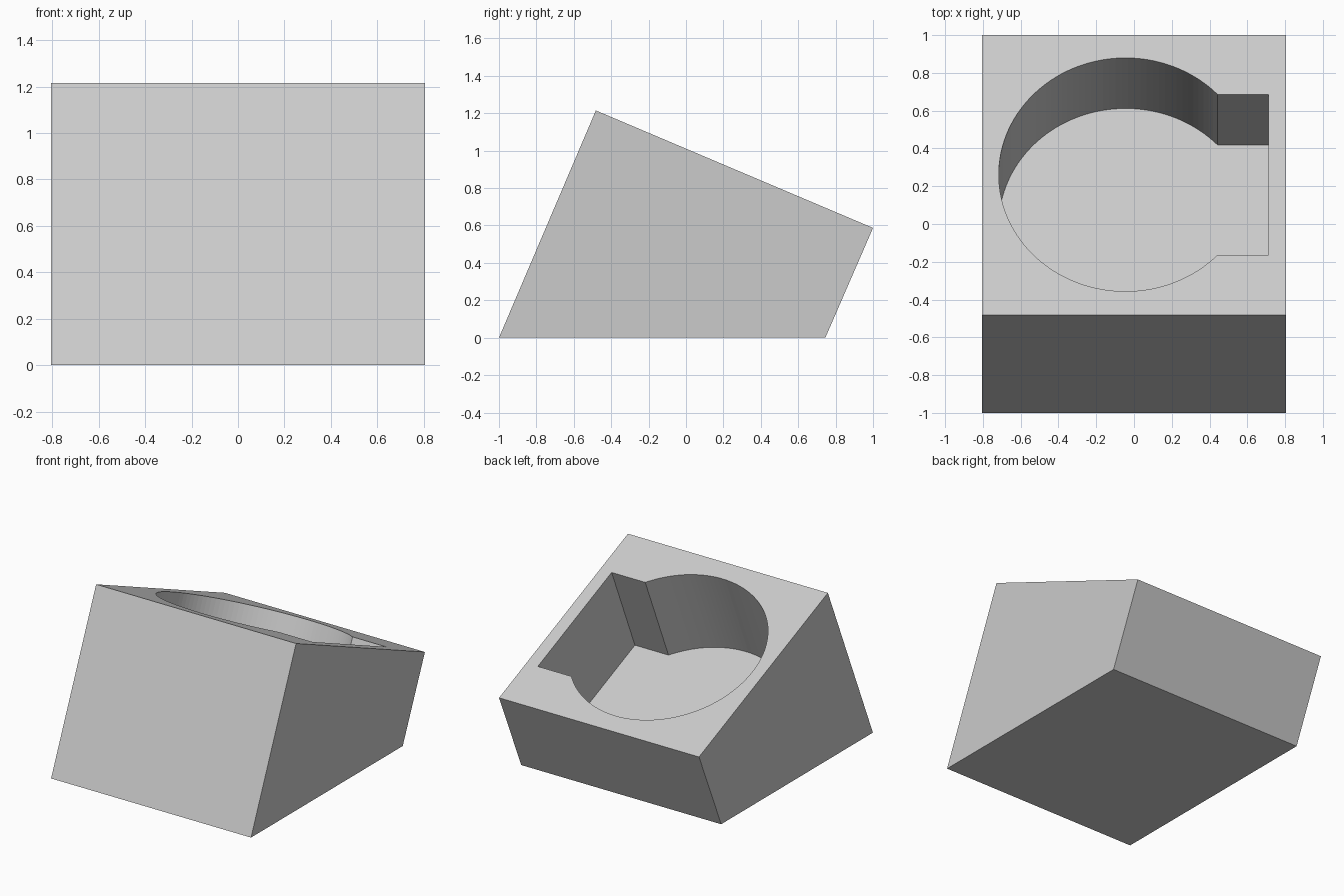
import bpy, bmesh, math
from mathutils import Matrix, Vector

cube = bpy.data.objects.get("Cube")
if cube:
    bpy.data.objects.remove(cube, do_unlink=True)

HALF_WIDTH = 0.805
RADIUS, NOTCH_HALF, NOTCH_END = 0.671, 0.461, 0.758
DEPTH, CLEARANCE = 0.686, 0.3
TOP_FRONT, TOP_BACK = Vector((0, -0.482, 1.215)), Vector((0, 1, 0.587))

grey = bpy.data.materials.new("light grey")
grey.use_nodes = True
grey.diffuse_color = (0.6, 0.6, 0.6, 1)
grey.node_tree.nodes["Principled BSDF"].inputs["Base Color"].default_value = (0.6, 0.6, 0.6, 1)


def prism(name, outline, offset):
    """Extrude a closed outline along an offset vector."""
    bm = bmesh.new()
    face = bm.faces.new([bm.verts.new(p) for p in outline])
    result = bmesh.ops.extrude_face_region(bm, geom=[face])
    verts = [g for g in result["geom"] if isinstance(g, bmesh.types.BMVert)]
    bmesh.ops.translate(bm, verts=verts, vec=offset)
    bmesh.ops.recalc_face_normals(bm, faces=bm.faces)
    mesh = bpy.data.meshes.new(name)
    bm.to_mesh(mesh)
    bm.free()
    mesh.materials.append(grey)
    obj = bpy.data.objects.new(name, mesh)
    bpy.context.collection.objects.link(obj)
    return obj


# Wedge-shaped block, leaning back
side = [(0, -1, 0), (0, 0.745, 0), TOP_BACK, TOP_FRONT]
block = prism("tilted_block", [Vector(p) - Vector((HALF_WIDTH, 0, 0)) for p in side],
              (2 * HALF_WIDTH, 0, 0))

# Round pocket with a square notch on its left, square to the sloping top
start = math.asin(NOTCH_HALF / RADIUS)
steps = 96
angles = [start + (2 * math.pi - 2 * start) * i / steps for i in range(steps + 1)]
keyhole = [(RADIUS * math.cos(a), RADIUS * math.sin(a), -DEPTH) for a in angles]
keyhole += [(NOTCH_END, -NOTCH_HALF, -DEPTH), (NOTCH_END, NOTCH_HALF, -DEPTH)]
cutter = prism("pocket_cutter", keyhole, (0, 0, DEPTH + CLEARANCE))

slope = TOP_BACK - TOP_FRONT
centre = TOP_FRONT + slope * ((0.2615 - TOP_FRONT.y) / slope.y)
centre.x = -0.045
cutter.matrix_world = (Matrix.Translation(centre)
                       @ Matrix.Rotation(math.atan2(slope.z, slope.y), 4, "X"))
cutter.hide_render = True
cutter.hide_viewport = True
cutter.display_type = "WIRE"

pocket = block.modifiers.new("pocket", "BOOLEAN")
pocket.operation = "DIFFERENCE"
pocket.solver = "EXACT"
pocket.object = cutter
